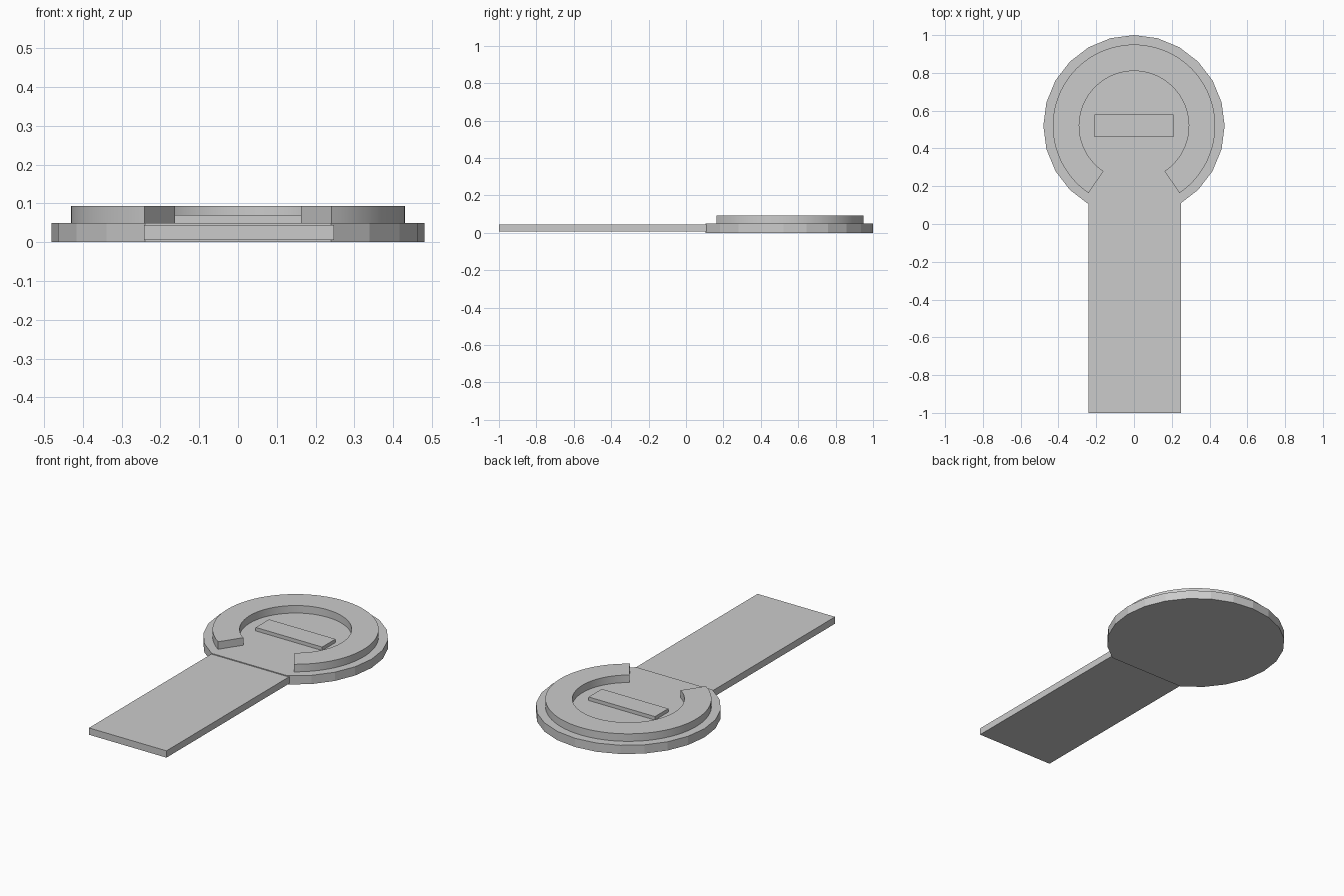
import bpy, bmesh
from math import sin, cos, radians

if "Cube" in bpy.data.objects:
    bpy.data.objects.remove(bpy.data.objects["Cube"], do_unlink=True)

grey = bpy.data.materials.new("light grey")
grey.use_nodes = True
COLOUR = (0.6, 0.6, 0.6, 1)
grey.diffuse_color = COLOUR
grey.node_tree.nodes["Principled BSDF"].inputs["Base Color"].default_value = COLOUR

CENTRE_Y = 0.52


def arc(radius, start, end, steps):
    """Points along an arc about the head centre."""
    angles = [radians(start + (end - start) * i / steps) for i in range(steps + 1)]
    return [(radius * cos(a), CENTRE_Y + radius * sin(a)) for a in angles]


def rectangle(x0, x1, y0, y1):
    return [(x0, y0), (x1, y0), (x1, y1), (x0, y1)]


def slab(name, outline, bottom, top):
    """Extrude a flat outline between two heights."""
    bm = bmesh.new()
    face = bm.faces.new([bm.verts.new((x, y, bottom)) for x, y in outline])
    extruded = bmesh.ops.extrude_face_region(bm, geom=[face])["geom"]
    bmesh.ops.translate(bm, vec=(0, 0, top - bottom),
                        verts=[g for g in extruded if isinstance(g, bmesh.types.BMVert)])
    bmesh.ops.recalc_face_normals(bm, faces=bm.faces)
    mesh = bpy.data.meshes.new(name)
    bm.to_mesh(mesh)
    bm.free()
    mesh.materials.append(grey)
    obj = bpy.data.objects.new(name, mesh)
    bpy.context.collection.objects.link(obj)
    return obj


# Faceted round head, cut straight where the handle joins
slab("head_disc", arc(0.48, -60, 240, 20), 0, 0.05)

# Long flat handle
slab("handle", rectangle(-0.242, 0.248, -1, 0.11), 0.006, 0.045)

# Raised open ring on the head
ring = slab("open_ring", arc(0.43, -56, 236, 72) + arc(0.29, 236, -56, 72), 0.05, 0.093)
bpy.ops.object.select_all(action="DESELECT")
ring.select_set(True)
bpy.context.view_layer.objects.active = ring
bpy.ops.object.shade_smooth_by_angle(angle=radians(30))

# Thin bar in the middle of the ring
slab("centre_bar", rectangle(-0.21, 0.21, 0.46, 0.58), 0.05, 0.07)
